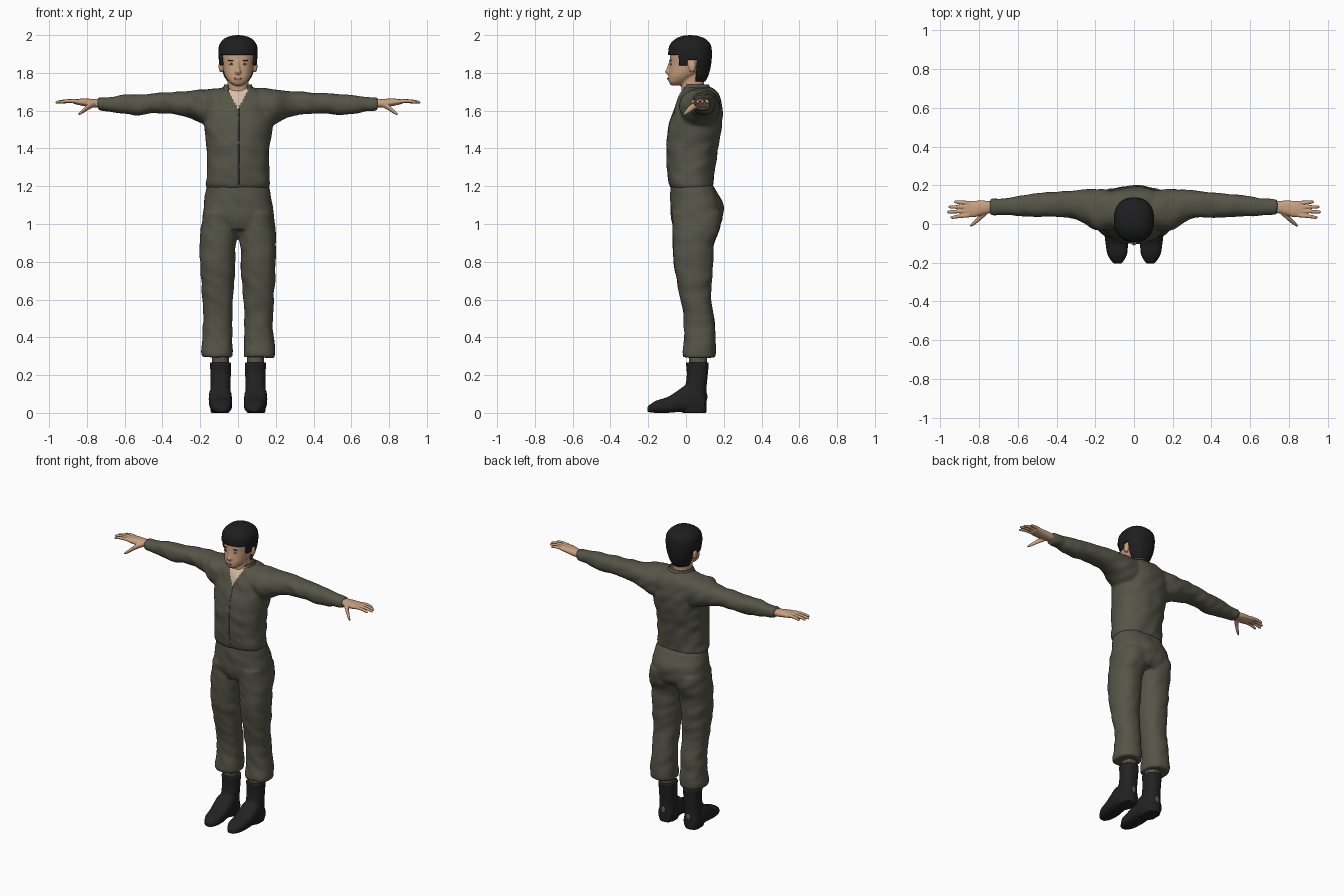
import bpy, bmesh, math
from mathutils import Vector, Matrix, noise

if "Cube" in bpy.data.objects:
    bpy.data.objects.remove(bpy.data.objects["Cube"])


def material(name, r, g, b):
    m = bpy.data.materials.new(name)
    m.use_nodes = True
    m.diffuse_color = (r, g, b, 1)
    m.node_tree.nodes["Principled BSDF"].inputs["Base Color"].default_value = (r, g, b, 1)
    return m


olive = material("olive cloth", .09, .09, .065)
skin = material("skin", .58, .35, .21)
pale = material("pale undershirt", .68, .52, .40)
black_hair = material("black hair", .013, .013, .014)
boot_black = material("boot black", .016, .016, .017)
grey = material("grey patch", .12, .12, .11)
eye_dark = material("dark eye", .03, .02, .015)
eye_white = material("eye white", .55, .48, .42)
lip = material("lip", .42, .18, .12)


def resample(rings, steps):
    """Catmull-Rom interpolation between the given rings."""
    out = []
    for i in range(len(rings) - 1):
        p = [rings[max(0, min(len(rings) - 1, i + k))] for k in (-1, 0, 1, 2)]
        for s in range(steps):
            t = s / steps
            out.append([b + .5 * t * (c - a + t * (2*a - 5*b + 4*c - d + t * (3*(b - c) + d - a)))
                        for a, b, c, d in zip(*p)])
    return out + [list(rings[-1])]


def loft(bm, axis, rings, side=1, power=2.3, steps=4, n=40, cap=True):
    """Skin rounded sections (position, low a, high a, low b, high b) along an axis."""
    loops = []
    for t, a0, a1, b0, b1 in resample(rings, steps):
        loop = []
        for k in range(n):
            c, s = math.cos(math.tau * k / n), math.sin(math.tau * k / n)
            a = (a0 + a1) / 2 + (a1 - a0) / 2 * math.copysign(abs(c) ** (2 / power), c)
            b = (b0 + b1) / 2 + (b1 - b0) / 2 * math.copysign(abs(s) ** (2 / power), s)
            x, y, z = {"x": (t, a, b), "y": (a, t, b), "z": (a, b, t)}[axis]
            loop.append(bm.verts.new((x * side, y, z)))
        loops.append(loop)
    for l0, l1 in zip(loops, loops[1:]):
        for k in range(n):
            bm.faces.new((l0[k], l0[k - 1], l1[k - 1], l1[k]))
    if cap:
        bm.faces.new(loops[0])
        bm.faces.new(loops[-1])


def upright(rows):
    """Sections symmetric in x: (z, half width, front, back)."""
    return [(z, -w, w, f, b) for z, w, f, b in rows]


def ball(bm, pos, size):
    bmesh.ops.create_uvsphere(bm, u_segments=20, v_segments=12, radius=1,
                              matrix=Matrix.Translation(pos) @ Matrix.Diagonal((*size, 1)))


def finish(bm, name, mat, voxel=0, relax=4, folds=0):
    """Make an object; fuse overlapping volumes into one skin when voxel is set."""
    bmesh.ops.recalc_face_normals(bm, faces=bm.faces)
    me = bpy.data.meshes.new(name)
    bm.to_mesh(me)
    bm.free()
    ob = bpy.data.objects.new(name, me)
    bpy.context.collection.objects.link(ob)
    if voxel:
        r = ob.modifiers.new("fuse", "REMESH")
        r.mode, r.voxel_size = "VOXEL", voxel
        s = ob.modifiers.new("relax", "SMOOTH")
        s.factor, s.iterations = .5, relax
        dg = bpy.context.evaluated_depsgraph_get()
        ob.data = bpy.data.meshes.new_from_object(ob.evaluated_get(dg))
        ob.modifiers.clear()
    if folds:
        moves = [v.normal * folds * noise.noise(Vector((v.co.x * 13, v.co.y * 9, v.co.z * 17 + v.co.x * 8)))
                 for v in ob.data.vertices]
        for v, m in zip(ob.data.vertices, moves):
            v.co += m
    ob.data.materials.clear()
    ob.data.materials.append(mat)
    ob.data.shade_smooth()
    bpy.context.view_layer.update()
    return ob


def front_y(ob, x, z):
    hit, loc, _, _ = ob.ray_cast(Vector((x, -1, z)), Vector((0, 1, 0)))
    return loc.y if hit else 0


def plate(name, mat, pos, size):
    bm = bmesh.new()
    ball(bm, pos, size)
    return finish(bm, name, mat)


# Shirt: torso and both sleeves fused
bm = bmesh.new()
loft(bm, "z", upright([(1.19, .165, -.08, .145), (1.215, .17, -.092, .145), (1.3, .164, -.1, .152),
                       (1.4, .166, -.103, .17), (1.5, .178, -.094, .186), (1.58, .185, -.072, .192),
                       (1.65, .175, -.047, .187), (1.7, .135, -.025, .168), (1.725, .075, 0, .135)]))
for side in (1, -1):
    loft(bm, "x", [(.08, -.02, .17, 1.5, 1.72), (.19, -.035, .182, 1.53, 1.715),
                   (.26, .01, .178, 1.565, 1.703), (.34, .033, .168, 1.58, 1.7),
                   (.45, .035, .162, 1.587, 1.69), (.55, .04, .15, 1.576, 1.687),
                   (.65, .044, .137, 1.59, 1.677), (.74, .048, .127, 1.604, 1.667)], side)
shirt = finish(bm, "shirt", olive, .009, 4, .007)

# Open neck showing the undershirt
shirt.data.materials.append(pale)
for p in shirt.data.polygons:
    c = p.center
    if c.y < .05 and abs(c.x) < .52 * (c.z - 1.61):
        p.material_index = 1

# Button placket down the front
curve = bpy.data.curves.new("placket", "CURVE")
curve.dimensions, curve.bevel_depth = "3D", .003
spline = curve.splines.new("POLY")
spline.points.add(19)
for i, pt in enumerate(spline.points):
    z = 1.61 - .4 * i / 19
    pt.co = (.004, front_y(shirt, .004, z) + .001, z, 1)
curve.materials.append(olive)
bpy.context.collection.objects.link(bpy.data.objects.new("placket", curve))

# Collar, open at the throat
bm = bmesh.new()
loft(bm, "z", upright([(1.685, .1, -.035, .155), (1.715, .082, -.025, .135), (1.738, .073, -.015, .12)]),
     cap=False)
bmesh.ops.delete(bm, geom=[f for f in bm.faces if f.calc_center_median().y < .04
                           and abs(f.calc_center_median().x) < .055], context="FACES")
collar = finish(bm, "collar", olive)
collar.modifiers.new("thickness", "SOLIDIFY").thickness = .008

# Trousers: hips and both legs fused
bm = bmesh.new()
loft(bm, "z", upright([(1.21, .16, -.08, .14), (1.17, .172, -.082, .165), (1.1, .183, -.083, .196),
                       (1.02, .192, -.076, .192), (.97, .185, -.06, .165)]))
for side in (1, -1):
    loft(bm, "z", [(1.06, .0, .185, -.072, .188), (.97, .0, .198, -.07, .178),
                   (.9, .009, .201, -.068, .15), (.8, .015, .201, -.065, .142),
                   (.7, .02, .196, -.05, .136), (.6, .028, .188, -.03, .132),
                   (.5, .03, .183, -.012, .148), (.4, .03, .188, -.01, .156),
                   (.32, .028, .196, -.02, .157), (.293, .03, .192, -.016, .152)], side)
finish(bm, "trousers", olive, .009, 4, .006)

for side, word in ((1, "left"), (-1, "right")):
    # Sock between trouser cuff and boot
    bm = bmesh.new()
    loft(bm, "z", [(.23, .048, .138, .017, .112), (.34, .048, .138, .017, .112)], side)
    finish(bm, word + "_sock", olive)

    # Boot: shaft and foot fused
    bm = bmesh.new()
    loft(bm, "z", [(0, .045, .145, -.02, .11), (.07, .039, .149, -.02, .11), (.12, .039, .147, -.008, .108),
                   (.2, .038, .146, .004, .115), (.267, .035, .149, -.001, .122)], side)
    loft(bm, "y", [(.1, .05, .14, 0, .09), (.05, .038, .15, 0, .13), (0, .033, .155, .006, .145),
                   (-.05, .032, .153, .004, .113), (-.1, .031, .147, 0, .083),
                   (-.16, .037, .136, 0, .064), (-.203, .062, .108, .004, .035)], side, 2.8)
    finish(bm, word + "_boot", boot_black, .007, 3)
    plate(word + "_heel_patch", grey, (.093 * side, .109, .085), (.014, .004, .021))

    # Hand: palm, four fingers and thumb fused
    bm = bmesh.new()
    loft(bm, "x", [(.71, .06, .115, 1.615, 1.657), (.765, .052, .12, 1.617, 1.662),
                   (.82, .036, .12, 1.625, 1.664), (.872, .035, .119, 1.637, 1.66)], side)
    for base, tip, end in ((.109, .114, .93), (.088, .088, .958), (.067, .062, .966), (.045, .034, .948)):
        loft(bm, "x", [(x, y - r, y + r, z - r, z + r) for x, y, z, r in
                       ((.85, base, 1.65, .011), ((.86 + end) / 2, (base + tip) / 2, 1.651, .0095),
                        (end - .01, tip, 1.645, .008), (end, tip, 1.643, .004))], side, 2, 4, 16)
    loft(bm, "x", [(x, y - r, y + r, z - r, z + r) for x, y, z, r in
                   ((.755, .07, 1.637, .016), (.79, .038, 1.622, .017), (.825, .006, 1.595, .012),
                    (.846, -.01, 1.58, .006))], side, 2, 4, 16)
    finish(bm, word + "_hand", skin, .004, 2)

# Head: skull, neck, nose and ears fused
bm = bmesh.new()
loft(bm, "z", upright([(1.733, .02, -.078, -.03), (1.75, .045, -.09, .005), (1.78, .066, -.092, .05),
                       (1.81, .077, -.09, .1), (1.85, .084, -.086, .12), (1.9, .09, -.084, .125),
                       (1.95, .08, -.07, .115), (1.98, .04, -.02, .07)]))
loft(bm, "z", upright([(1.64, .065, -.02, .1), (1.72, .055, -.024, .095), (1.8, .058, -.03, .1)]))
loft(bm, "z", upright([(1.865, .006, -.09, -.06), (1.825, .011, -.102, -.06), (1.805, .017, -.111, -.06),
                       (1.792, .013, -.1, -.06)]), n=16)
for side in (1, -1):
    ball(bm, (.09 * side, .033, 1.835), (.013, .02, .034))
ball(bm, (0, -.087, 1.769), (.022, .011, .01))
head = finish(bm, "head", skin, .005, 3)

# Face details
plate("lips", lip, (0, front_y(head, 0, 1.77), 1.77), (.021, .004, .0055))
for side, word in ((1, "left"), (-1, "right")):
    x = .034 * side
    y = front_y(head, x, 1.846)
    plate(word + "_eye", eye_white, (x, y, 1.846), (.015, .004, .0055))
    plate(word + "_iris", eye_dark, (x, y - .002, 1.846), (.006, .0035, .0055))
    plate(word + "_eyebrow", eye_dark, (x, front_y(head, x, 1.866), 1.866), (.02, .004, .003))


# Hair cap trimmed along a hairline with sideburns
def hairline(y):
    if y < -.035:
        return 1.895
    if y < .012:
        return 1.84
    return 1.87 if y < .055 else 1.755


bm = bmesh.new()
loft(bm, "z", upright([(1.752, .055, -.05, .1), (1.78, .075, -.07, .116), (1.82, .09, -.085, .128),
                       (1.86, .1, -.092, .135), (1.91, .104, -.094, .137), (1.95, .098, -.085, .13),
                       (1.98, .074, -.055, .103), (1.995, .04, -.02, .065), (2, .005, .018, .028)]),
     steps=6, n=64)
bmesh.ops.delete(bm, geom=[f for f in bm.faces if f.calc_center_median().z
                           < hairline(f.calc_center_median().y)], context="FACES")
hair = finish(bm, "hair", black_hair)
hair.modifiers.new("thickness", "SOLIDIFY").thickness = .012
